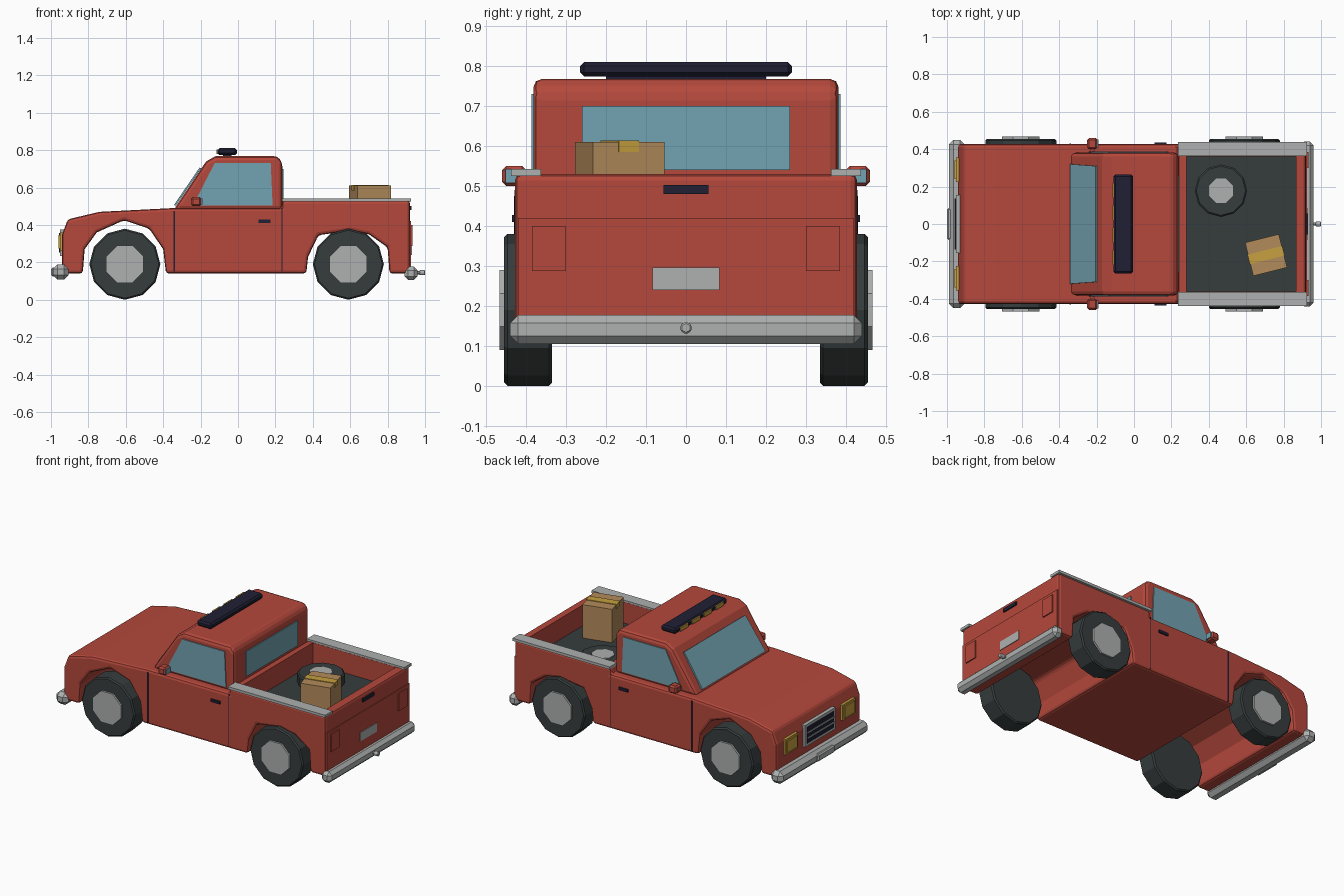
import bpy, bmesh, math
from mathutils import Vector, Matrix

cube = bpy.data.objects.get("Cube")
if cube:
    bpy.data.objects.remove(cube)


def material(name, r, g, b):
    m = bpy.data.materials.new(name)
    m.use_nodes = True
    m.diffuse_color = (r, g, b, 1)
    m.node_tree.nodes["Principled BSDF"].inputs["Base Color"].default_value = (r, g, b, 1)
    return m


RED = material("red paint", 0.46, 0.065, 0.045)
GREY = material("light grey metal", 0.42, 0.44, 0.43)
RUBBER = material("dark rubber", 0.037, 0.046, 0.046)
GLASS = material("blue glass", 0.17, 0.37, 0.45)
NAVY = material("dark navy", 0.014, 0.014, 0.034)
CARD = material("cardboard", 0.45, 0.26, 0.105)
YELLOW = material("amber yellow", 0.57, 0.35, 0.05)


def finish(name, bm, mat, bevel=0, segments=1):
    bmesh.ops.recalc_face_normals(bm, faces=bm.faces)
    me = bpy.data.meshes.new(name)
    bm.to_mesh(me)
    bm.free()
    me.materials.append(mat)
    ob = bpy.data.objects.new(name, me)
    bpy.context.collection.objects.link(ob)
    if bevel:
        mod = ob.modifiers.new("bevel", "BEVEL")
        mod.width = bevel
        mod.segments = segments
        mod.limit_method = "ANGLE"
        mod.angle_limit = math.radians(35)
    return ob


def prism(name, points, depth, mat, bevel=0, segments=1):
    """Polygon in space, extruded along the depth vector."""
    bm = bmesh.new()
    face = bm.faces.new([bm.verts.new(p) for p in points])
    new = bmesh.ops.extrude_face_region(bm, geom=[face])["geom"]
    bmesh.ops.translate(bm, vec=Vector(depth),
                        verts=[v for v in new if isinstance(v, bmesh.types.BMVert)])
    return finish(name, bm, mat, bevel, segments)


def side_prism(name, profile, y0, y1, mat, bevel=0, segments=1):
    return prism(name, [(x, y0, z) for x, z in profile], (0, y1 - y0, 0), mat, bevel, segments)


def box(name, xs, ys, zs, mat, bevel=0):
    x0, x1 = xs
    return side_prism(name, [(x0, zs[0]), (x1, zs[0]), (x1, zs[1]), (x0, zs[1])],
                      ys[0], ys[1], mat, bevel)


def cylinder(name, centre, axis, radius, length, sides, mat, bevel=0, turn=0):
    bm = bmesh.new()
    bmesh.ops.create_cone(bm, cap_ends=True, segments=sides, radius1=radius,
                          radius2=radius, depth=length)
    spin = Matrix.Rotation(turn, 4, "Z")
    aim = Vector(axis).to_track_quat("Z", "Y").to_matrix().to_4x4()
    bmesh.ops.transform(bm, matrix=Matrix.Translation(centre) @ aim @ spin, verts=bm.verts)
    return finish(name, bm, mat, bevel)


# Lower body with wheel arches running right through, and a hollow cargo bed
body_profile = [
    (-0.94, 0.14), (-0.94, 0.35), (-0.91, 0.43), (-0.74, 0.47), (-0.35, 0.49),
    (0.235, 0.49), (0.235, 0.53), (0.92, 0.53), (0.92, 0.14),
    (0.81, 0.14), (0.80, 0.28), (0.70, 0.35), (0.60, 0.37), (0.43, 0.345), (0.375, 0.23), (0.365, 0.14),
    (-0.385, 0.14), (-0.40, 0.27), (-0.475, 0.38), (-0.61, 0.425), (-0.755, 0.36),
    (-0.82, 0.27), (-0.83, 0.14)]
body = side_prism("body", body_profile, -0.428, 0.428, RED, 0.016, 2)
cutter = box("bed_cutter", (0.28, 0.867), (-0.362, 0.362), (0.39, 0.7), RED)
cutter.hide_render = True
cutter.hide_viewport = True
cutter.display_type = "WIRE"
cut = body.modifiers.new("bed hollow", "BOOLEAN")
cut.operation = "DIFFERENCE"
cut.object = cutter
box("bed_floor", (0.28, 0.867), (-0.362, 0.362), (0.387, 0.396), RUBBER)

# Cab and its glass
side_prism("cab", [(-0.345, 0.48), (-0.17, 0.74), (-0.12, 0.768), (0.21, 0.768),
                   (0.237, 0.735), (0.237, 0.48)], -0.382, 0.382, RED, 0.028, 2)
prism("windscreen", [(-0.334, -0.32, 0.502), (-0.334, 0.32, 0.502),
                     (-0.197, 0.31, 0.702), (-0.197, -0.31, 0.702)],
      (-0.008, 0, 0.0054), GLASS)
box("rear_window", (0.236, 0.243), (-0.26, 0.26), (0.54, 0.70), GLASS)

# Tailgate, tail lamps, handle and plate
box("tailgate", (0.915, 0.925), (-0.42, 0.42), (0.17, 0.42), RED)
box("tailgate_handle", (0.917, 0.928), (-0.056, 0.056), (0.48, 0.502), NAVY)
box("number_plate", (0.92, 0.929), (-0.084, 0.084), (0.24, 0.296), GREY)

# Bumpers and tow hitch
box("front_bumper", (-0.99, -0.905), (-0.45, 0.45), (0.108, 0.188), GREY, 0.024)
box("front_bumper_centre", (-1.0, -0.96), (-0.085, 0.085), (0.125, 0.172), GREY, 0.008)
box("rear_bumper", (0.89, 0.96), (-0.44, 0.44), (0.105, 0.177), GREY, 0.02)
cylinder("tow_bar", (0.965, 0, 0.145), (1, 0, 0), 0.009, 0.04, 6, GREY)
cylinder("tow_ball", (0.985, 0, 0.145), (1, 0, 0), 0.016, 0.03, 6, GREY, 0.004)

# Grille with dark slots
box("grille_frame", (-0.953, -0.93), (-0.155, 0.155), (0.235, 0.375), GREY)
box("grille_back", (-0.956, -0.95), (-0.135, 0.135), (0.253, 0.357), NAVY)
for i in range(2):
    z = 0.285 + 0.034 * i
    box("grille_bar", (-0.96, -0.954), (-0.135, 0.135), (z, z + 0.007), GREY)

# Parts repeated on both sides
for s, side in ((1, "left"), (-1, "right")):
    def ys(a, b):
        return (s * a, s * b)

    side_prism("side_window_" + side, [(-0.24, 0.505), (-0.125, 0.73), (0.175, 0.73),
                                       (0.185, 0.505)], s * 0.38, s * 0.387, GLASS)
    box("bed_rail_" + side, (0.235, 0.925), ys(0.363, 0.438), (0.525, 0.542), GREY)
    box("front_door_seam_" + side, (-0.345, -0.337), ys(0.424, 0.43), (0.15, 0.475), NAVY)
    box("rear_door_seam_" + side, (0.233, 0.237), ys(0.424, 0.429), (0.15, 0.49), NAVY)
    box("door_handle_" + side, (0.11, 0.175), ys(0.425, 0.436), (0.41, 0.428), NAVY)
    box("mirror_" + side, (-0.25, -0.195), ys(0.40, 0.46), (0.50, 0.55), RED, 0.01)
    box("mirror_arm_" + side, (-0.235, -0.21), ys(0.37, 0.41), (0.505, 0.525), RED)
    box("mirror_glass_" + side, (-0.197, -0.191), ys(0.41, 0.452), (0.508, 0.542), GLASS)
    box("headlight_rim_" + side, (-0.953, -0.93), ys(0.225, 0.355), (0.26, 0.36), YELLOW)
    box("headlight_" + side, (-0.96, -0.95), ys(0.24, 0.34), (0.273, 0.347), YELLOW)
    box("tail_lamp_" + side, (0.92, 0.932), ys(0.30, 0.385), (0.288, 0.40), RED)
    for x, end in ((-0.605, "front"), (0.59, "rear")):
        cylinder(f"{end}_tyre_{side}", (x, s * 0.395, 0.19), (0, 1, 0), 0.19, 0.12, 12, RUBBER, 0.008)
        cylinder(f"{end}_hub_{side}", (x, s * 0.455, 0.19), (0, 1, 0), 0.108, 0.024, 8, GREY,
                 turn=math.pi / 8)

# Roof light bar with amber lamps
box("light_bar", (-0.11, -0.005), (-0.265, 0.265), (0.774, 0.81), NAVY, 0.01)
box("light_bar_mount", (-0.08, -0.035), (-0.2, 0.2), (0.76, 0.78), NAVY)
for i in range(4):
    y = -0.18 + 0.12 * i
    box("roof_lamp", (-0.116, -0.108), (y - 0.04, y + 0.04), (0.78, 0.804), YELLOW)

# Cargo: spare wheel and taped carton
cylinder("spare_tyre", (0.465, 0.178, 0.425), (0, 0, 1), 0.14, 0.07, 12, RUBBER, 0.008)
cylinder("spare_hub", (0.465, 0.178, 0.46), (0, 0, 1), 0.07, 0.014, 8, GREY, turn=math.pi / 8)
carton = box("carton", (-0.093, 0.093), (-0.092, 0.092), (0.395, 0.61), CARD)
tape = box("carton_tape", (-0.096, 0.096), (-0.026, 0.026), (0.585, 0.614), YELLOW)
for ob in (carton, tape):
    ob.location = (0.706, -0.166, 0)
    ob.rotation_euler.z = math.radians(14)
